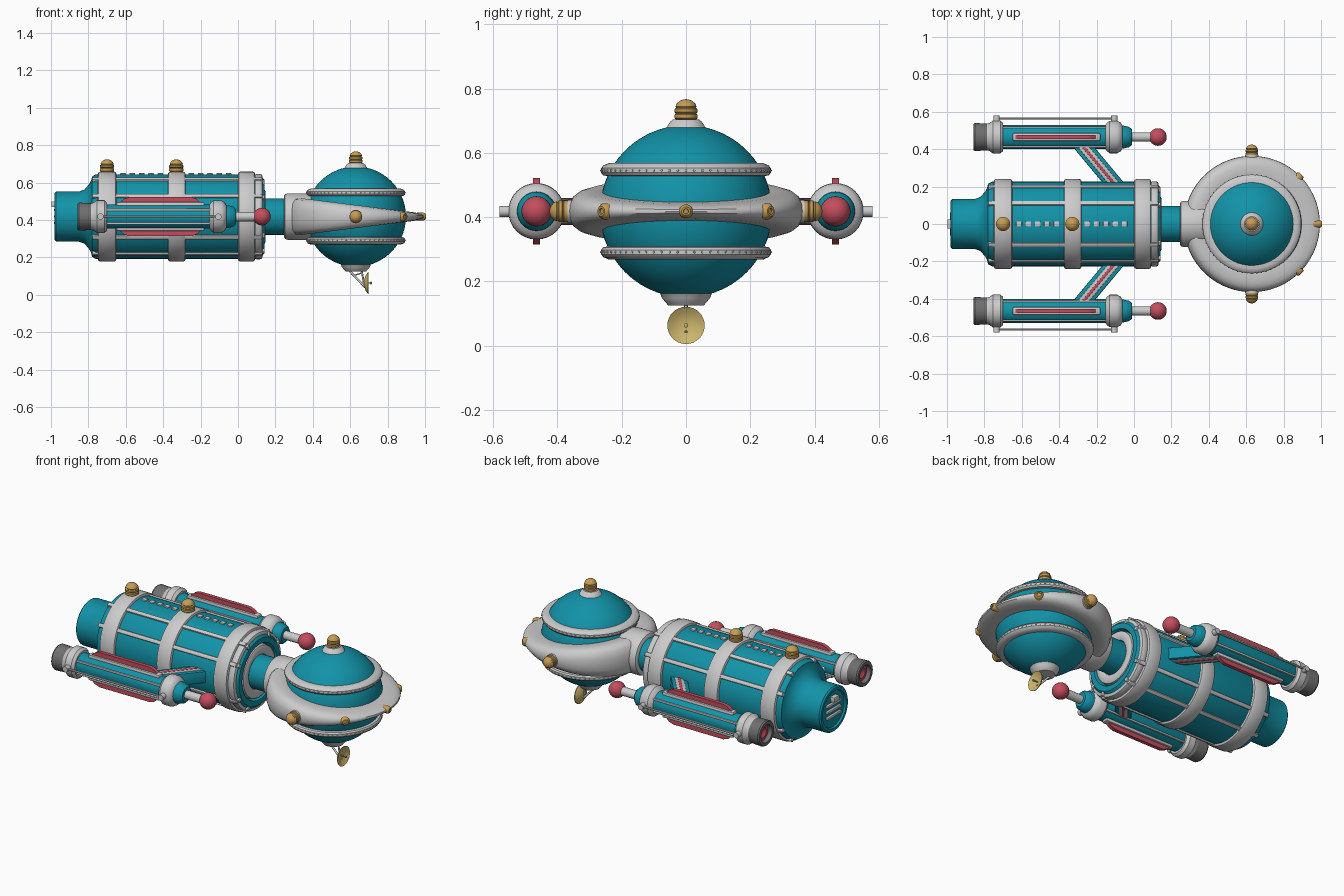
import bpy, bmesh
from math import sin, cos, pi, radians
from mathutils import Vector, Matrix

if "Cube" in bpy.data.objects:
    bpy.data.objects.remove(bpy.data.objects["Cube"])

Z0 = 0.418          # height of the ship's axis
HEAD = Vector((0.63, 0, Z0))


def material(name, rgb):
    m = bpy.data.materials.new(name)
    m.diffuse_color = (*rgb, 1)
    m.use_nodes = True
    m.node_tree.nodes["Principled BSDF"].inputs["Base Color"].default_value = m.diffuse_color
    return m


TEAL = material("teal", (0.006, 0.29, 0.39))
RED = material("red", (0.55, 0.075, 0.11))
GOLD = material("gold", (0.56, 0.33, 0.09))
BRASS = material("brass", (0.6, 0.46, 0.15))
DARK = material("dark_grey", (0.16, 0.16, 0.16))


def finish(name, bm, mat=None, smooth=35):
    bmesh.ops.recalc_face_normals(bm, faces=bm.faces)
    me = bpy.data.meshes.new(name)
    bm.to_mesh(me)
    bm.free()
    ob = bpy.data.objects.new(name, me)
    bpy.context.collection.objects.link(ob)
    if mat:
        me.materials.append(mat)
    bpy.ops.object.select_all(action='DESELECT')
    ob.select_set(True)
    bpy.context.view_layer.objects.active = ob
    bpy.ops.object.shade_smooth_by_angle(angle=radians(smooth))
    return ob


def lathe(name, profile, origin, axis, mat=None, n=40, closed=False, shape=None):
    """Revolve (distance along axis, radius) points about an axis."""
    rot = Vector((0, 0, 1)).rotation_difference(Vector(axis)).to_matrix()
    bm = bmesh.new()
    rings = []
    for t, r in profile:
        if r < 1e-5:
            rings.append([bm.verts.new((0, 0, t))] * n)
        else:
            rings.append([bm.verts.new((r * cos(2 * pi * i / n), r * sin(2 * pi * i / n), t)) for i in range(n)])
    pairs = list(zip(rings, rings[1:])) + ([(rings[-1], rings[0])] if closed else [])
    for a, b in pairs:
        for i in range(n):
            j = (i + 1) % n
            bm.faces.new(list(dict.fromkeys((a[i], a[j], b[j], b[i]))))
    for v in bm.verts:
        if shape:
            shape(v.co)
        v.co = rot @ v.co + Vector(origin)
    return finish(name, bm, mat)


def rod(name, a, b, r, mat=None, n=12):
    a, b = Vector(a), Vector(b)
    L = (b - a).length
    return lathe(name, [(0, 0), (0, r), (L, r), (L, 0)], a, (b - a).normalized(), mat, n)


def box(name, centre, size, rot=Matrix(), mat=None, bevel=0.004):
    bm = bmesh.new()
    bmesh.ops.create_cube(bm, size=1)
    for v in bm.verts:
        v.co = Vector([c * s for c, s in zip(v.co, size)])
    bmesh.ops.bevel(bm, geom=bm.edges[:], offset=bevel, segments=2, affect='EDGES', profile=0.5)
    bm.transform(Matrix.Translation(centre) @ rot.to_4x4())
    return finish(name, bm, mat)


def knob(name, base, axis, r=0.037):
    """Beehive lamp: three stacked bulges and a dome."""
    p = [(-0.01, 0), (-0.01, 0.85), (0.0, 0.85), (0.1, 1), (0.4, 1), (0.5, 0.88), (0.6, 1), (0.85, 1),
         (0.95, 0.85), (1.05, 0.92), (1.3, 0.8), (1.55, 0.5), (1.65, 0.2), (1.66, 0)]
    lathe(name, [(t * r * 1.05, q * r) for t, q in p], base, axis, GOLD, 24)


def band(name, x0, x1, ri, ro, y=0, mat=None):
    """Rounded hoop around the x axis."""
    b = 0.014
    lathe(name, [(x0, ri), (x0, ro - b), (x0 + b * .3, ro - b * .3), (x0 + b, ro), (x1 - b, ro),
                 (x1 - b * .3, ro - b * .3), (x1, ro - b), (x1, ri)], (0, y, Z0), (1, 0, 0), mat, 48, True)


# ---------- head: sphere, saucer ring, hoops ----------
R = 0.268
lathe("head_sphere", [(-R * cos(pi * i / 28), R * sin(pi * i / 28) if 0 < i < 28 else 0) for i in range(29)],
      HEAD, (0, 0, 1), TEAL, 56)


def taper(co):      # ring gets thinner towards the nose
    co.z *= 0.018 + 0.09 * (0.35 - co.x) / 0.72


lathe("saucer_ring", [(-0.9, 0.235), (-1, 0.25), (-1, 0.31), (-0.9, 0.335), (-0.7, 0.352), (-0.35, 0.362), (0, 0.364),
                      (0.35, 0.362), (0.7, 0.352), (0.9, 0.335), (1, 0.31), (1, 0.25), (0.9, 0.235)],
      HEAD, (0, 0, 1), None, 72, True, taper)
lathe("neck_collar", [(0, 0.09), (0, 0.108), (0.006, 0.119), (0.02, 0.124), (0.12, 0.124), (0.17, 0.11), (0.17, 0.05)],
      (0.245, 0, Z0), (1, 0, 0), None, 48, True)
for s, tag in ((1, "upper"), (-1, "lower")):
    lathe(tag + "_head_hoop", [(s * .108, .236), (s * .112, .258), (s * .120, .264), (s * .134, .264), (s * .143, .257),
                               (s * .150, .240), (s * .150, .215), (s * .112, .225)], HEAD, (0, 0, 1), None, 56, True)
    for i in range(64):
        a = 2 * pi * i / 64
        d = Vector((cos(a), sin(a), 0))
        lathe(tag + "_hoop_rivet", [(0, .004), (.003, .003), (.004, 0)],
              HEAD + d * .2635 + Vector((0, 0, s * .127)), d, None, 6)

# lamps round the ring
for k in (-90, -45, 0, 45, 90):
    d = Vector((cos(radians(k)), sin(radians(k)), 0))
    if abs(k) == 90:
        rod("side_lamp_base", HEAD + d * 0.34, HEAD + d * 0.368, 0.036, None, 24)
        knob("side_lamp", HEAD + d * 0.365, d, 0.034)
    else:
        r = 0.018 if k == 0 else 0.021
        lathe("ring_lamp", [(-.03, r * 1.2), (0.003, r * 1.2), (.010, r), (.016, r * .75), (.016, r * .45),
                            (.010, r * .4), (.010, 0)], HEAD + d * 0.358, d, GOLD, 20)

# top and bottom caps
lathe("head_top_cap", [(.245, .075), (.262, .06), (.278, .05), (.286, .04), (.286, 0)], HEAD, (0, 0, 1))
knob("head_top_lamp", HEAD + Vector((0, 0, .286)), (0, 0, 1), 0.036)
lathe("head_bottom_cap", [(.240, .1), (.256, .08), (.270, .075), (.284, .063), (.293, .055), (.293, 0)], HEAD, (0, 0, -1))

# dish antenna
DISH = (0.672, 0, 0.063)
lathe("dish", [(0, 0), (0.003, .02), (.010, .04), (.022, .057), (.026, .058), (.015, .04), (.009, .02), (.007, 0)],
      DISH, (1, 0, 0), BRASS, 32)
rod("dish_feed", DISH, (0.712, 0, 0.063), 0.003, BRASS, 8)
lathe("dish_feed_tip", [(0, 0), (.003, .007), (.009, .007), (.012, 0)], (0.705, 0, .063), (1, 0, 0), BRASS, 10)
rod("dish_arm", (0.585, 0, 0.14), (0.68, 0, 0.04), 0.006)
rod("dish_brace", (0.66, 0, 0.14), (0.672, 0, 0.065), 0.005)
rod("dish_cross_brace", (0.62, 0, 0.103), (0.665, 0, 0.118), 0.004)

# ---------- neck and main hull ----------
rod("neck", (0.09, 0, Z0), (0.29, 0, Z0), 0.097, TEAL, 40)
lathe("hull", [(-.97, 0), (-.97, .105), (-.98, .11), (-.98, .126), (-.972, .134), (-.85, .134), (-.82, .145),
               (-.795, .175), (-.785, .195), (-.78, .215), (-.76, .226), (.09, .226), (.125, .215), (.143, .195),
               (.143, .165), (.12, .155), (.12, 0)], (0, 0, Z0), (1, 0, 0), TEAL, 48)
for i, (a, b) in enumerate(((-.75, -.65), (-.375, -.28), (0.0, .092))):
    band("hull_band_%d" % i, a, b, .215, .241)
band("hull_front_hoop", .085, .132, .19, .228)
lathe("neck_hoop", [(.115, .095), (.14, .1), (.147, .115), (.147, .135), (.14, .15), (.115, .155)],
      (0, 0, Z0), (1, 0, 0), None, 48, True)

# long ribs along the hull
for q in range(4):
    for off in (29, 61):
        a = radians(90 * q + off)
        d = Vector((0, cos(a), sin(a)))
        rot = Matrix.Rotation(a, 3, 'X')
        box("hull_rib", Vector((-.325, 0, Z0)) + d * .222, (.91, .026, .024), rot, None, .006)
        box("hull_rib_front", Vector((.118, 0, Z0)) + d * .208, (.05, .026, .022), rot, None, .006)

# lamps and studs along the spine
for x in (-.70, -.33):
    knob("spine_lamp", (x, 0, Z0 + .24), (0, 0, 1), .038)
for x0, n in ((-.615, 5), (-.25, 5)):
    for i in range(n):
        box("spine_stud", (x0 + .05 * i, 0, Z0 + .226), (.03, .028, .014))

# rear engine plate
for z in (-.035, 0, .035):
    box("engine_slat", (-.972, 0, Z0 + z), (.022, .13, .016))
box("engine_latch", (-.982, 0, Z0 + .066), (.03, .05, .03))

# ---------- side pods ----------
for s, tag in ((1, "left"), (-1, "right")):
    y = s * 0.465
    P = (0, y, Z0)
    X = (1, 0, 0)
    lathe(tag + "_pod_nozzle", [(-.76, .07), (-.85, .075), (-.858, .07), (-.858, .052), (-.80, .045), (-.76, .045)],
          P, X, DARK, 32, True)
    lathe(tag + "_pod_burner", [(-.80, .046), (-.835, .046), (-.835, .03), (-.81, 0)], P, X, RED, 24)
    lathe(tag + "_pod_body", [(-.80, 0), (-.80, .05), (-.77, .064), (-.10, .064), (-.05, .06), (-.025, .054),
                              (-.012, .042), (-.012, 0)], P, X, TEAL, 32)
    lathe(tag + "_pod_rear_hoop", [(-.79, .06), (-.79, .07), (-.77, .076), (-.755, .088), (-.715, .088), (-.70, .075),
                                   (-.70, .06)], P, X, None, 32, True)
    lathe(tag + "_pod_front_hoop", [(-.155, .06), (-.145, .076), (-.13, .087), (-.09, .087), (-.07, .076), (-.062, .06)],
          P, X, None, 32, True)
    rod(tag + "_pod_probe", (-.02, y, Z0), (.11, y, Z0), .025, None, 20)
    lathe(tag + "_probe_ball", [(-.047 * cos(pi * i / 16), .047 * sin(pi * i / 16) if 0 < i < 16 else 0)
                                for i in range(17)], (.128, y, Z0), X, RED, 32)
    # outboard handrail
    for x in (-.735, -.105):
        rod(tag + "_rail_mount", (x, y + s * .07, Z0), (x, y + s * .115, Z0), .017, None, 16)
    rod(tag + "_rail", (-.735, y + s * .1, Z0), (-.105, y + s * .1, Z0), .006, None, 10)
    # slim fins above and below
    for u in (1, -1):
        box(tag + "_fin_base", (-.415, y, Z0 + u * .062), (.47, .042, .03), mat=None, bevel=.008)
        bm = bmesh.new()
        pts = [(-.635, .05), (-.635, .075), (-.61, .094), (-.58, .104), (-.25, .104), (-.22, .094), (-.2, .075), (-.2, .05)]
        f = bm.faces.new([bm.verts.new((x, y - .011, Z0 + u * z)) for x, z in pts])
        g = bmesh.ops.extrude_face_region(bm, geom=[f])
        bmesh.ops.translate(bm, vec=(0, .022, 0), verts=[v for v in g["geom"] if isinstance(v, bmesh.types.BMVert)])
        finish(tag + "_fin", bm, RED)
    # long side strips
    for u in (-1, 1):
        for w in (35, -35):
            a = radians(w)
            box(tag + "_pod_strip", (-.425, y + u * .063 * cos(a), Z0 + .063 * sin(a)), (.56, .012, .012))

    # slanted strut from hull to pod, with inset stripes
    a, b = Vector((-.085, s * .19, Z0)), Vector((-.285, s * .43, Z0))
    d = (b - a).normalized()
    rot = Matrix((d, Vector((-d.y, d.x, 0)), (0, 0, 1))).transposed()
    L = (b - a).length
    for nm, w, h, m in (("strut", .088, .07, TEAL), ("strut_panel", .05, .078, None), ("strut_stripe", .018, .084, RED)):
        box(tag + "_" + nm, (a + b) / 2, (L, w, h), rot, m, .006)
